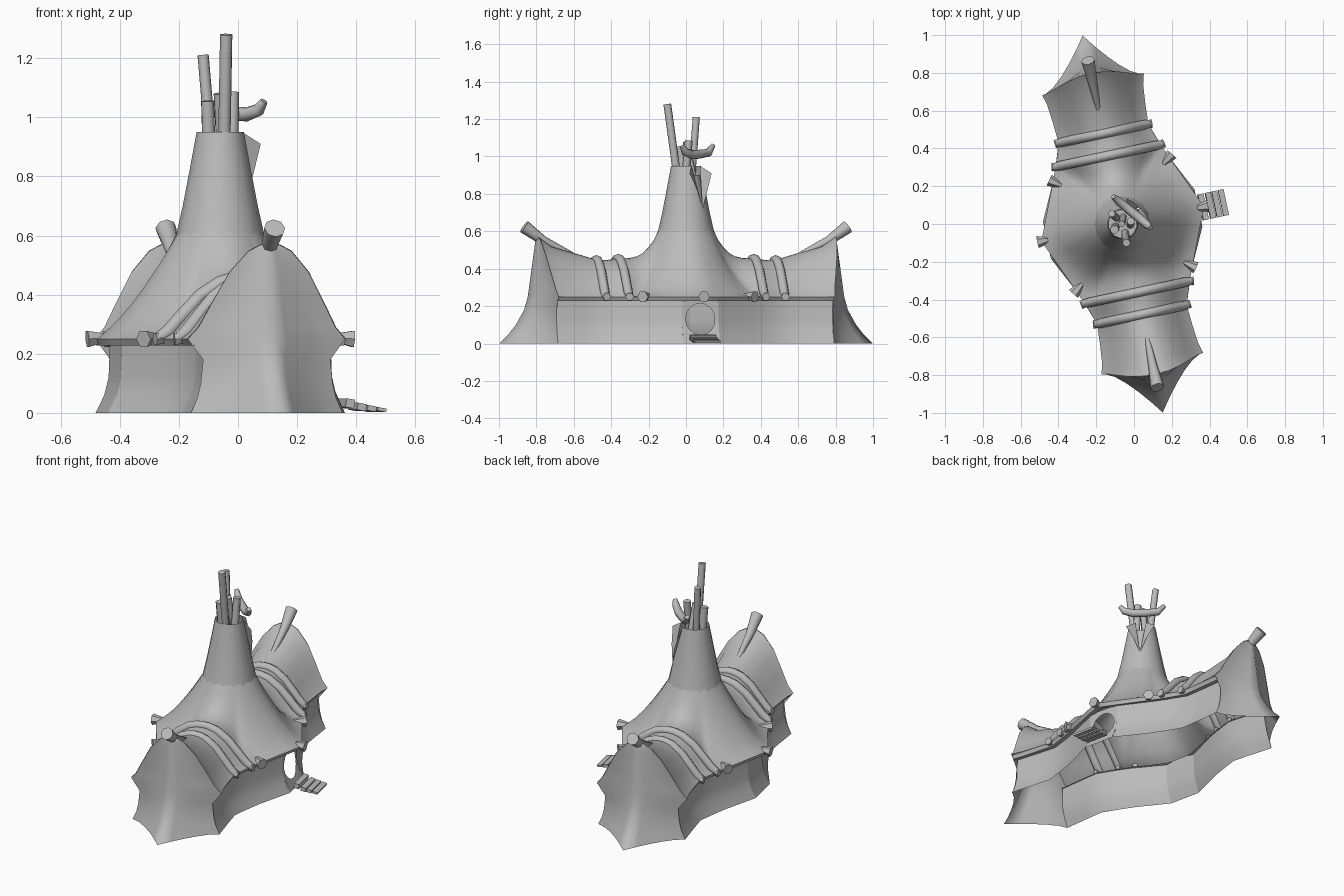
import bpy, bmesh, math
from mathutils import Vector, Matrix

if "Cube" in bpy.data.objects:
    bpy.data.objects.remove(bpy.data.objects["Cube"], do_unlink=True)

# One plain canvas colour
canvas = bpy.data.materials.new("grey_canvas")
canvas.use_nodes = True
canvas.diffuse_color = (0.5, 0.5, 0.5, 1)
canvas.node_tree.nodes["Principled BSDF"].inputs["Base Color"].default_value = (0.5, 0.5, 0.5, 1)

# The whole tent is laid out symmetrically and then turned about its middle
PLACE = Matrix.Translation((-0.06, 0, 0)) @ Matrix.Rotation(math.radians(12), 4, "Z")


def finish(name, bm, mirror="", outward=True, world=False, angle=50):
    bmesh.ops.remove_doubles(bm, verts=bm.verts, dist=0.0005)
    bmesh.ops.recalc_face_normals(bm, faces=bm.faces)
    if outward:
        mid = Vector((0, 0, 0.1))
        if sum(f.normal.dot(f.calc_center_median() - mid) * f.calc_area() for f in bm.faces) < 0:
            bmesh.ops.reverse_faces(bm, faces=bm.faces)
    mesh = bpy.data.meshes.new(name)
    bm.to_mesh(mesh)
    bm.free()
    mesh.materials.append(canvas)
    ob = bpy.data.objects.new(name, mesh)
    bpy.context.collection.objects.link(ob)
    if not world:
        ob.matrix_world = PLACE
    if mirror:
        mod = ob.modifiers.new("mirror", "MIRROR")
        mod.use_axis = ("X" in mirror, "Y" in mirror, False)
        mod.merge_threshold = 0.001
    bpy.ops.object.select_all(action="DESELECT")
    ob.select_set(True)
    bpy.context.view_layer.objects.active = ob
    bpy.ops.object.shade_smooth_by_angle(angle=math.radians(angle))
    return ob


def sheet(name, rows, closed=False, cap=False, **kw):
    """Skin a grid of points."""
    bm = bmesh.new()
    grid = [[bm.verts.new(p) for p in row] for row in rows]
    n = len(rows[0])
    for a, b in zip(grid, grid[1:]):
        for i in range(n if closed else n - 1):
            j = (i + 1) % n
            bm.faces.new((a[i], a[j], b[j], b[i]))
    if cap:
        bm.faces.new(grid[-1])
    return finish(name, bm, **kw)


def tube(name, path, radii, sides=8, **kw):
    """Capped round bar along a path."""
    path = [Vector(p) for p in path]
    bm = bmesh.new()
    rings = []
    for i, p in enumerate(path):
        d = path[min(i + 1, len(path) - 1)] - path[max(i - 1, 0)]
        q = d.to_track_quat("Z", "Y")
        rings.append([bm.verts.new(p + q @ Vector((radii[i] * math.cos(t), radii[i] * math.sin(t), 0)))
                      for t in (k * math.tau / sides for k in range(sides))])
    for a, b in zip(rings, rings[1:]):
        for k in range(sides):
            bm.faces.new((a[k], a[(k + 1) % sides], b[(k + 1) % sides], b[k]))
    bm.faces.new(rings[0])
    bm.faces.new(rings[-1])
    return finish(name, bm, outward=False, **kw)


# Tent-shaped cross-section: rounded top, straight flank, flared eave
EAVE = 0.25
ARCH = [(0, 1), (0.12, 0.985), (0.27, 0.92), (0.5, 0.7), (0.72, 0.36), (0.87, 0.12), (1, 0)]


def arch(w, half, ridge, bow=0):
    return [(f * half, w + bow * h, EAVE + (ridge - EAVE) * h) for f, h in ARCH]


# Central roof: sags from the cone foot to the octagonal eave and wing arches
edge = [(0.44, 0, EAVE), (0.4, 0.095, EAVE), (0.357, 0.195, EAVE), (0.315, 0.295, EAVE)]
edge += arch(0.37, 0.285, 0.455)[::-1]
rings = []
for t in (0, 0.12, 0.25, 0.4, 0.55, 0.7, 0.85, 1):
    ring = []
    for x, y, z in edge:
        d = math.hypot(x, y)
        power = 1.4 + 1.9 * (y / d) ** 4
        r = 0.145 + (d - 0.145) * t
        ring.append((x / d * r, y / d * r, z + (0.61 - z) * (1 - t) ** power))
    rings.append(ring)
sheet("centre_roof", rings, mirror="XY")

# Wing roofs, peaking at the gable edge
stations = [(0.37, 0.285, 0.455), (0.43, 0.262, 0.447), (0.49, 0.243, 0.448),
            (0.6, 0.25, 0.48), (0.7, 0.26, 0.52)]
gable = arch(0.755, 0.275, 0.575, 0.06)
sheet("wing_roofs", [arch(w, h, r, 0.04 * max(0, w - 0.6) / 0.1) for w, h, r in stations] + [gable],
      mirror="XY")

# Chimney cone with a slit in its rim
N = 16
slit = math.radians(33)


def polar(a, r, z):
    return (r * math.cos(a), r * math.sin(a), z)


rows = []
for z, r in ((0.59, 0.152), (0.7, 0.127), (0.82, 0.104), (0.95, 0.08)):
    row = [polar(slit + k * math.tau / N, r, z) for k in range(N)]
    row[0] = polar(slit, 0.152 - (0.152 - r) * 0.4, 0.59 + (z - 0.59) * 0.4)
    rows.append(row)
sheet("chimney_cone", rows, closed=True)

# Lining that closes the cone below its rim
sheet("chimney_lining", [[polar(k * math.tau / N, r, z) for k in range(N)]
                         for z, r in ((0.7, 0.115), (0.9, 0.076))], closed=True, cap=True)

# Turned-back lapels beside the slit
for side, label in ((1, "back"), (-1, "front")):
    bm = bmesh.new()
    pts = [polar(slit + side * math.tau / N, 0.08, 0.95), polar(slit + side * 0.65, 0.138, 0.91),
           polar(slit + side * 0.3, 0.13, 0.82), polar(slit, 0.126, 0.72)]
    bm.faces.new([bm.verts.new(p) for p in pts])
    finish("smoke_lapel_" + label, bm)

# Eave underside and walls
outline = [(0.41, 0.1), (0.315, 0.295), (0.285, 0.37), (0.243, 0.49), (0.25, 0.6), (0.262, 0.755)]
eave = [(0.44, 0), (0.398, 0.1)] + outline[1:]
sheet("eave_underside", [[(x - dx, y, z) for x, y in eave]
                         for dx, z in ((0, EAVE), (0.012, 0.228), (0.055, 0.24))], mirror="XY")
WALL = [(0.05, 0.245), (0.045, 0.12), (0.03, 0.06), (0, 0)]
sheet("walls", [[(x - dx, y, z) for x, y in outline] for dx, z in WALL], mirror="XY")


def panel_x(z):
    for (d1, z1), (d0, z0) in zip(WALL, WALL[1:]):
        if z >= z0:
            return 0.41 - d0 + (d0 - d1) * (z - z0) / (z1 - z0)
    return 0.41


# Side panels: plain on one side, pierced by a round doorway on the other
sheet("plain_panel", [[(d - 0.41, y, z) for y in (-0.1, 0.1)] for d, z in WALL])
hole, frame = [], []
for k in range(16):
    a = k * math.tau / 16
    c, s = math.cos(a), math.sin(a)
    m = max(abs(c), abs(s))
    for ring, y, z in ((hole, 0.08 * c, 0.13 + 0.085 * s), (frame, 0.1 * c / m, 0.1225 + 0.1225 * s / m)):
        ring.append((panel_x(z), y, z))
sheet("doorway_panel", [hole, frame], closed=True)

# Flared gable curtains: sides follow the gable edge, middle sweeps out to a point
curtain = [(0.82 + 0.045 * (0.575 - z) / 0.325, x * 0.99, y - 0.003, z) for x, y, z in gable]
curtain += [(0.885, 0.22, 0.755, 0.18), (0.93, 0.228, 0.755, 0.1), (0.97, 0.24, 0.755, 0.05),
            (1.02, 0.262, 0.755, 0)]
sheet("gable_curtains", [[(sx * s, cy + (sy - cy) * (1 - (1 - s) ** 1.4), z)
                          for s in (0, 0.2, 0.4, 0.6, 0.8, 1)] for cy, sx, sy, z in curtain], mirror="XY")

# Ridge poles poking out of the gables
tube("ridge_poles", [(0, 0.58, 0.455), (0, 0.78, 0.55), (0, 0.885, 0.625)], [0.01, 0.025, 0.036], mirror="Y")

# Padded rolls arching over the wing roofs
for w, half, ridge, label in ((0.37, 0.285, 0.455, "inner"), (0.49, 0.243, 0.448, "outer")):
    side = arch(w, half * 1.04, ridge)
    path = [(-x, y, z) for x, y, z in side[:0:-1]] + side
    tube("roof_roll_" + label, path, [0.02] + [0.025] * (len(path) - 2) + [0.02], mirror="Y")

# Flared pegs along the eave
for i, (x, y, ax, ay) in enumerate(((0.44, 0, 1, 0), (0.315, 0.295, 0.8, 0.6),
                                    (0.285, 0.37, 1, 0.15), (0.243, 0.49, 1, -0.1))):
    tube(f"eave_peg_{i + 1}", [(x - 0.05 * ax, y - 0.05 * ay, 0.255), (x + 0.02 * ax, y + 0.02 * ay, 0.25)],
         [0.014, 0.032 if i < 2 else 0.023], sides=6, mirror="XY" if y else "X")

# Bundle of poles in the chimney
poles = [((-0.047, -0.045, 0.88), (-0.04, -0.1, 1.28), 0.021),
         ((-0.09, 0.03, 0.88), (-0.118, 0.055, 1.21), 0.019),
         ((-0.098, -0.015, 0.88), (-0.103, -0.03, 1.055), 0.023),
         ((-0.02, -0.005, 0.88), (-0.017, 0.015, 1.085), 0.021),
         ((-0.055, 0.04, 0.88), (-0.065, 0.0, 1.08), 0.018)]
for i, (a, b, r) in enumerate(poles):
    tube(f"chimney_pole_{i + 1}", [a, b], [r, r], world=True)

# Curved crossbar hung on the poles
tube("curved_crossbar", [(-0.11, 0.145, 1.06), (-0.08, 0.12, 1.02), (-0.02, 0.07, 1.012), (0.03, 0.03, 1.01),
                         (0.07, -0.005, 1.025), (0.088, -0.02, 1.055)],
     [0.013, 0.022, 0.024, 0.024, 0.022, 0.013], world=True)

# Doorstep planks
for i, (x, z) in enumerate(((0.435, 0.032), (0.475, 0.02), (0.51, 0.015), (0.545, 0.011))):
    bm = bmesh.new()
    shape = Matrix.Translation((x, 0, z)) @ Matrix.Rotation(math.radians(10), 4, "Y") @ Matrix.Diagonal(
        (0.03, 0.14, 0.03 - 0.006 * i, 1))
    bmesh.ops.create_cube(bm, size=1, matrix=shape)
    finish(f"step_plank_{i + 1}", bm, outward=False)
